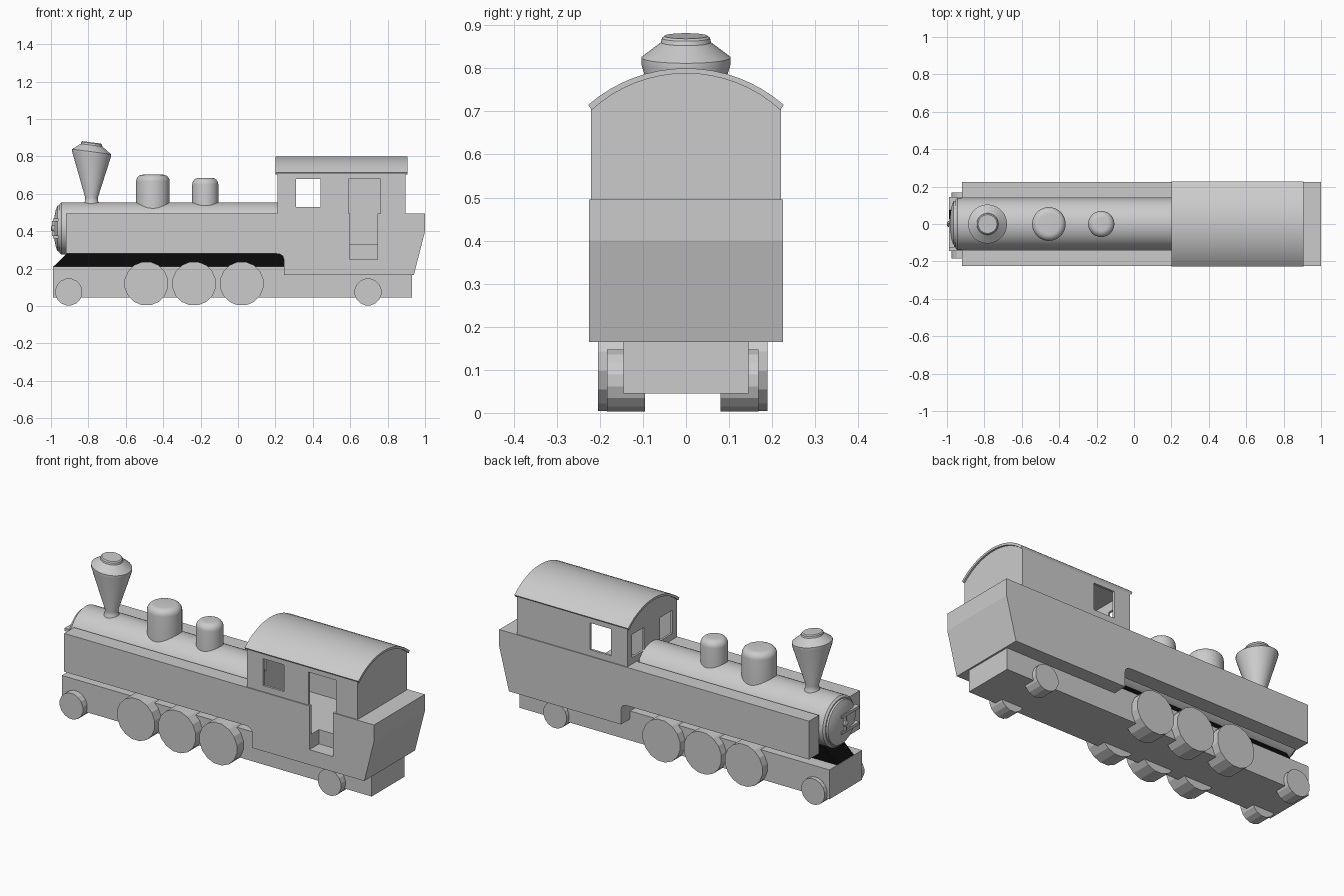
import bpy, bmesh, math

if "Cube" in bpy.data.objects:
    bpy.data.objects.remove(bpy.data.objects["Cube"])


def material(name, rgb):
    m = bpy.data.materials.new(name)
    m.diffuse_color = (*rgb, 1)
    m.use_nodes = True
    m.node_tree.nodes["Principled BSDF"].inputs["Base Color"].default_value = m.diffuse_color
    return m


GREY = material("grey", (0.6, 0.6, 0.6))
BLACK = material("black", (0.003, 0.003, 0.003))


def finish(name, bm, mat=GREY, smooth=None):
    bmesh.ops.remove_doubles(bm, verts=bm.verts, dist=1e-5)
    bmesh.ops.recalc_face_normals(bm, faces=bm.faces)
    me = bpy.data.meshes.new(name)
    bm.to_mesh(me)
    bm.free()
    ob = bpy.data.objects.new(name, me)
    bpy.context.collection.objects.link(ob)
    me.materials.append(mat)
    if smooth:
        bpy.ops.object.select_all(action='DESELECT')
        bpy.context.view_layer.objects.active = ob
        ob.select_set(True)
        bpy.ops.object.shade_smooth_by_angle(angle=math.radians(smooth))
    return ob


def prism(name, pts, axis, lo, hi, mat=GREY, smooth=None):
    """Outline (x,z) swept along y, or (y,z) swept along x."""
    bm = bmesh.new()
    rings = []
    for t in (lo, hi):
        rings.append([bm.verts.new((a, t, b) if axis == 'y' else (t, a, b)) for a, b in pts])
    n = len(pts)
    bm.faces.new(rings[0])
    bm.faces.new(rings[1])
    for i in range(n):
        j = (i + 1) % n
        bm.faces.new((rings[0][i], rings[0][j], rings[1][j], rings[1][i]))
    return finish(name, bm, mat, smooth)


def box(name, x0, x1, y0, y1, z0, z1, mat=GREY):
    return prism(name, [(x0, z0), (x1, z0), (x1, z1), (x0, z1)], 'y', y0, y1, mat)


def lathe(name, prof, centre, axis='z', n=32, smooth=35, shear=None):
    """Revolve (radius, height) pairs about an axis through centre."""
    bm = bmesh.new()
    cx, cy, cz = centre
    rings = []
    for r, h in prof:
        ring = []
        for k in range(n):
            a = 2 * math.pi * (k + 0.5) / n
            u, v = r * math.cos(a), r * math.sin(a)
            co = {'z': (cx + u, cy + v, cz + h), 'x': (cx + h, cy + u, cz + v),
                  'y': (cx + u, cy + h, cz + v)}[axis]
            if shear and h > shear[0]:
                co = (co[0], co[1], co[2] + shear[1] * u)
            ring.append(bm.verts.new(co))
        rings.append(ring)
    for a, b in zip(rings, rings[1:]):
        for i in range(n):
            j = (i + 1) % n
            bm.faces.new((a[i], a[j], b[j], b[i]))
    bm.faces.new(rings[0])
    bm.faces.new(rings[-1])
    return finish(name, bm, GREY, smooth)


def cut(ob, cutters):
    for c in cutters:
        m = ob.modifiers.new("cut", 'BOOLEAN')
        m.object, m.operation, m.solver = c, 'DIFFERENCE', 'EXACT'
        bpy.context.view_layer.objects.active = ob
        bpy.ops.object.modifier_apply(modifier=m.name)


def arc(half, eave, top, n=16):
    s = top - eave
    r = (half * half + s * s) / (2 * s)
    a = math.asin(half / r)
    return [(r * math.sin(t), top - r + r * math.cos(t))
            for t in (a - 2 * a * i / n for i in range(n + 1))]


# chassis and dark saddle under the boiler
box("chassis", -0.99, 0.93, -0.145, 0.145, 0.045, 0.21)
prism("saddle", [(-0.99, 0.208), (0.25, 0.208), (0.25, 0.285), (-0.91, 0.285)], 'y', -0.075, 0.075, BLACK)

# wheels
for i, (x, r, w) in enumerate([(-0.49, .118, .197), (-0.235, .118, .197), (0.02, .118, .197),
                               (-0.905, .073, .176), (0.695, .073, .176)]):
    for side, s in (("left", 1), ("right", -1)):
        y0, y1 = sorted((s * 0.088, s * w))
        lathe(f"wheel_{i}_{side}", [(r, y0), (r, y1)], (x, -0.0075, r + 0.002), 'y', 16, None)

# boiler with smokebox rim and bulged door
lathe("boiler", [(0.13, -0.955), (0.14, -0.945), (0.14, 0.215)], (0, 0, 0.415), 'x', 40)
lathe("smokebox_door", [(0.125, -0.95), (0.122, -0.965), (0.10, -0.974), (0.06, -0.982), (0.02, -0.985)],
      (0, 0, 0.415), 'x', 32)
lathe("door_knob", [(0.016, -0.975), (0.016, -0.995), (0.008, -1.0)], (0, 0, 0.415), 'x', 12)
box("door_handle", -0.995, -0.985, -0.006, 0.006, 0.375, 0.455)
for nm, z in (("lower", 0.37), ("upper", 0.46)):
    box(f"hinge_strap_{nm}", -0.988, -0.96, -0.125, 0.03, z - 0.008, z + 0.008)

# side tanks
for side, s in (("left", 1), ("right", -1)):
    y0, y1 = sorted((s * 0.138, s * 0.225))
    box(f"side_tank_{side}", -0.92, 0.21, y0, y1, 0.28, 0.495)

# chimney with tilted crown, and two domes
lathe("chimney", [(0.046, -0.03), (0.044, 0.005), (0.036, 0.02), (0.034, 0.04), (0.104, 0.27), (0.104, 0.285),
                  (0.058, 0.32), (0.056, 0.33), (0.05, 0.335)],
      (-0.783, 0, 0.54), 'z', 32, 30, (0.2, -0.13))
for nm, x, r, top in (("sand_dome", -0.455, 0.09, 0.702), ("steam_dome", -0.175, 0.07, 0.685)):
    f = 0.035
    prof = [(r, 0.48), (r, top - f)]
    prof += [(r - f + f * math.cos(t), top - f + f * math.sin(t)) for t in
             (math.pi / 2 * k / 6 for k in range(1, 7))]
    lathe(nm, prof, (x, 0, 0), 'z', 32, 40)

# cab walls, lower body and bunker
body = prism("cab_base_and_bunker",
             [(0.205, 0.28), (0.225, 0.277), (0.24, 0.267), (0.245, 0.25), (0.245, 0.165),
              (0.94, 0.165), (1.0, 0.40), (1.0, 0.495), (0.205, 0.495)], 'y', -0.225, 0.225)
cab = prism("cab", [(-0.22, 0.49), (0.22, 0.49)] + arc(0.22, 0.71, 0.79), 'x', 0.21, 0.895)

cavity = box("cutter_cavity", 0.222, 0.883, -0.207, 0.207, 0.33, 0.712)
window = box("cutter_side_window", 0.31, 0.44, -0.4, 0.4, 0.53, 0.68)
front_l = box("cutter_front_left", 0.1, 0.3, 0.07, 0.18, 0.53, 0.66)
front_r = box("cutter_front_right", 0.1, 0.3, -0.18, -0.07, 0.53, 0.66)
door_up = box("cutter_door_top", 0.59, 0.763, -0.4, -0.18, 0.45, 0.68)
door_low = box("cutter_door_steps", 0.60, 0.745, -0.4, -0.14, 0.25, 0.55)
cut(body, [cavity, door_low])
cut(cab, [cavity, window, front_l, front_r, door_up])
for c in (cavity, window, front_l, front_r, door_up, door_low):
    bpy.data.objects.remove(c, do_unlink=True)

# arched roof with thin lip
outer = arc(0.227, 0.715, 0.80)
inner = arc(0.219, 0.703, 0.788)
prism("roof", outer + inner[::-1], 'x', 0.2, 0.905, GREY, 30)
